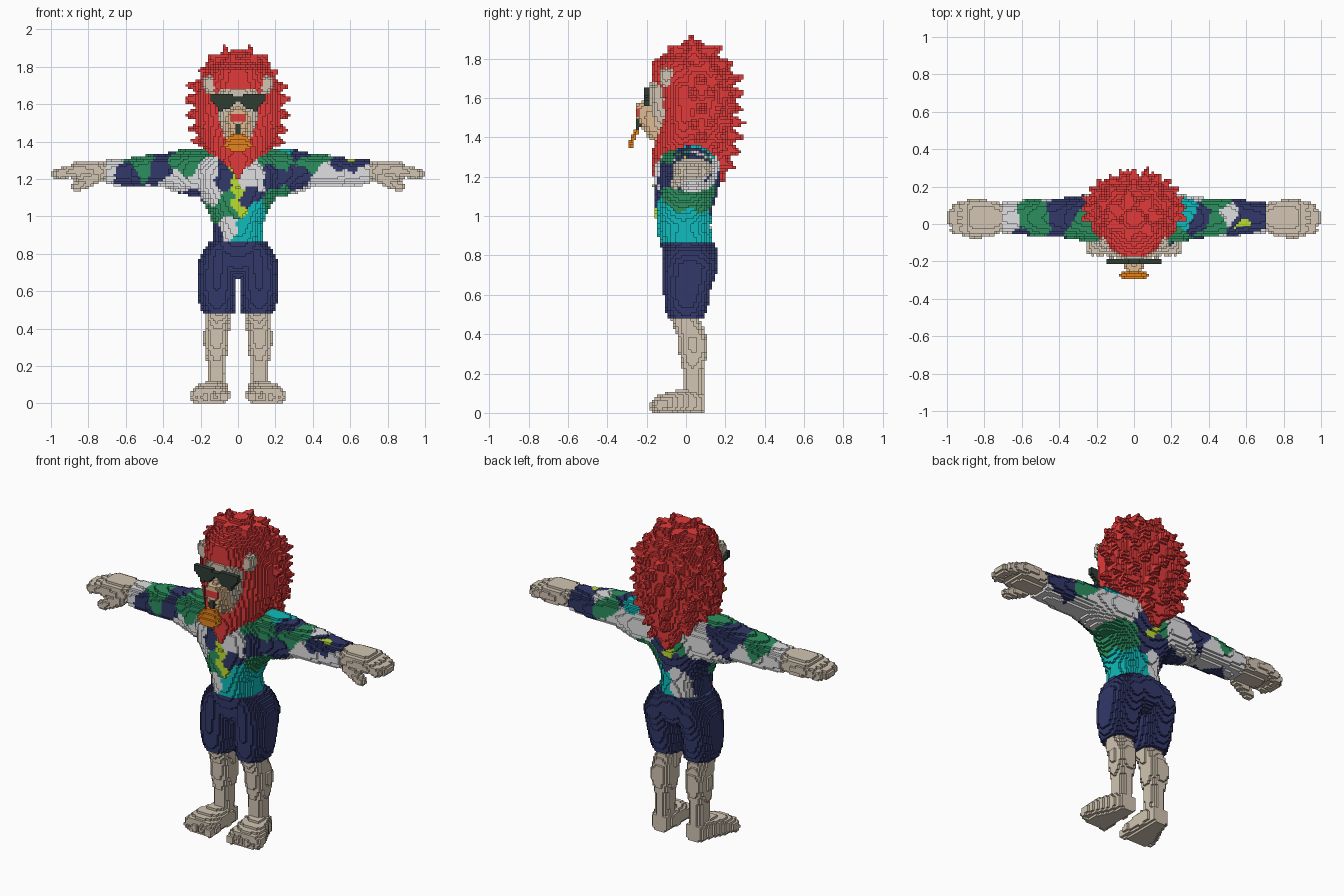
import bpy, math, random
from math import floor, ceil, sin
from mathutils import Vector

random.seed(4)
if "Cube" in bpy.data.objects:
    bpy.data.objects.remove(bpy.data.objects["Cube"], do_unlink=True)

CELL = 2 / 150          # edge of one building block
cells = {}              # block -> (part name, colour name); the first part to claim a block keeps it

PALETTE = {
    "skin": "d2c5b2", "muzzle_tan": "dfbb92", "mane_red": "e23a3a", "navy": "32386a",
    "teal": "10bcbc", "green": "2c9060", "white": "e0e0e2", "lime": "bede30",
    "orange": "e8841c", "dark_lens": "2f3c34",
}


def make_material(name, code):
    def linear(c):
        return c / 12.92 if c < 0.04 else ((c + 0.055) / 1.055) ** 2.4
    rgba = [linear(int(code[i:i + 2], 16) / 255) for i in (0, 2, 4)] + [1]
    mat = bpy.data.materials.new(name)
    mat.use_nodes = True
    mat.diffuse_color = rgba
    shader = mat.node_tree.nodes["Principled BSDF"]
    shader.inputs["Base Color"].default_value = rgba
    shader.inputs["Roughness"].default_value = 0.8
    return mat


MATERIALS = {name: make_material(name, code) for name, code in PALETTE.items()}


def fill(part, colour, low, high, inside):
    """Claim every free block whose centre passes the inside test."""
    spans = [range(floor(a / CELL), ceil(b / CELL) + 1) for a, b in zip(low, high)]
    for i in spans[0]:
        for j in spans[1]:
            for k in spans[2]:
                if k < 0 or (i, j, k) in cells:
                    continue
                p = Vector((i + 0.5, j + 0.5, k + 0.5)) * CELL
                if inside(p):
                    cells[i, j, k] = (part, colour(p) if callable(colour) else colour)


def section(stations, t):
    """Interpolated centre and radii of a loft at t."""
    for a, b in zip(stations, stations[1:]):
        if a[0] <= t <= b[0]:
            f = (t - a[0]) / (b[0] - a[0])
            return [m + (n - m) * f for m, n in zip(a[1:], b[1:])]
    return None


def loft(part, colour, axis, stations, side=1, power=2.2):
    """Stations are (position, centre u, centre v, radius u, radius v) along an axis."""
    u, v = [n for n in range(3) if n != axis]
    low, high = [0] * 3, [0] * 3
    low[axis], high[axis] = stations[0][0], stations[-1][0]
    for n, c, r in ((u, 1, 3), (v, 2, 4)):
        low[n] = min(s[c] - s[r] for s in stations)
        high[n] = max(s[c] + s[r] for s in stations)
    if side < 0:
        low[0], high[0] = -high[0], -low[0]

    def inside(p):
        q = (p.x * side, p.y, p.z)
        s = section(stations, q[axis])
        return s and (abs((q[u] - s[0]) / s[2]) ** power + abs((q[v] - s[1]) / s[3]) ** power) <= 1
    fill(part, colour, low, high, inside)


def taper(part, colour, start, end, r0, r1, side=1):
    """Rounded cone between two points."""
    a, b = Vector(start), Vector(end)
    a.x, b.x = a.x * side, b.x * side
    d, r = b - a, max(r0, r1)

    def inside(p):
        f = min(1, max(0, (p - a).dot(d) / d.length_squared))
        return (p - a - d * f).length <= r0 + (r1 - r0) * f
    fill(part, colour, [min(m, n) - r for m, n in zip(a, b)], [max(m, n) + r for m, n in zip(a, b)], inside)


# Shirt patches: patch centres in hundredths, nearest one wins
TORSO_PATCHES = {
    "white": [(-20, -13, 121), (-15, -13, 112), (-6, -14, 95), (9, -15, 122), (14, 17, 126), (-14, 17, 121),
              (-5, 13, 97), (3, -17, 120)],
    "navy": [(-5, -16, 118), (4, -16, 111), (-13, -5, 91), (-6, 17, 109), (5, 18, 118),
             (-24, 3, 111), (19, -11, 123), (-12, 7, 100), (3, 17, 108)],
    "green": [(-5, -15, 109), (-14, -8, 101), (20, -5, 108), (14, 13, 107), (-6, 17, 120), (17, -8, 132),
              (-5, -15, 103)],
    "teal": [(12, -14, 100), (4, -14, 92), (13, 0, 95), (8, 13, 95)],
    "lime": [(-1, -17, 106), (0, -17, 113), (-1, -17, 119), (0, 18, 113)],
}
SLEEVE_PATCHES = {
    "white": [(46, -7, 121), (56, -6, 119), (53, 5, 133), (64, 3, 116), (36, 5, 112), (48, 8, 116),
              (-66, 3, 124), (-36, -7, 117), (-44, 11, 118), (-27, 12, 118), (66, -6, 121),
              (28, 12, 118), (38, 14, 119)],
    "navy": [(34, 0, 133), (33, -9, 122), (61, 5, 130), (67, 3, 129), (-39, 5, 133), (-43, -7, 124),
             (-58, -4, 121), (59, 12, 123), (58, -4, 129), (-34, 14, 124), (56, 3, 131)],
    "green": [(23, -8, 130), (22, 9, 110), (42, -2, 132), (46, 13, 126), (-29, -3, 134), (-28, -9, 129),
              (-54, 4, 131), (-50, -7, 126), (38, -9, 129)],
    "teal": [(27, 5, 137)],
    "lime": [(58, 0, 132)],
}
SEEDS = [(Vector(c) / 100, name) for patches in (TORSO_PATCHES, SLEEVE_PATCHES)
         for name, spots in patches.items() for c in spots]


def shirt_colour(p):
    wobble = Vector((sin(p.z * 60), sin(p.x * 50), sin(p.x * 55 + p.y * 40))) * .01
    return min(SEEDS, key=lambda s: (s[0] - p - wobble).length_squared)[1]


def muzzle_colour(p):
    nose = p.y < -.225 and abs(p.x) < .034 and abs(p.z - 1.527) < .022
    return "mane_red" if nose else "muzzle_tan"


# Sunglasses and pipe
for side in (1, -1):
    loft("sunglasses", "dark_lens", 0,
         [(0, -.2, 1.63, .013, .014), (.02, -.2, 1.625, .013, .02), (.045, -.2, 1.61, .013, .042),
          (.1, -.2, 1.61, .013, .044), (.145, -.2, 1.64, .013, .016)], side, 8)
taper("pipe_stem", "dark_lens", (0, -.235, 1.49), (0, -.25, 1.44), .013, .013)
loft("pipe_bowl", "orange", 2,
     [(1.35, 0, -.285, .04, .013), (1.37, 0, -.28, .08, .015), (1.4, 0, -.265, .068, .015),
      (1.435, 0, -.25, .035, .015)])

# Head
loft("muzzle", muzzle_colour, 1,
     [(-.255, 0, 1.535, .032, .035), (-.235, 0, 1.52, .052, .06), (-.18, 0, 1.485, .068, .1),
      (-.1, 0, 1.48, .08, .1)])
loft("face", "skin", 2,
     [(1.38, 0, -.12, .05, .05), (1.43, 0, -.12, .075, .06), (1.5, 0, -.11, .1, .075),
      (1.6, 0, -.115, .115, .08), (1.65, 0, -.11, .115, .08), (1.685, 0, -.11, .085, .075)])
for side in (1, -1):
    taper("ears", "skin", (.145, -.1, 1.685), (.155, -.1, 1.72), .034, .034, side)

# Shirt: torso with sleeves down to the wrists
ARM = [(.15, .03, 1.23, .13, .13), (.25, .03, 1.235, .13, .125), (.32, .033, 1.24, .11, .115),
       (.4, .033, 1.245, .105, .088), (.5, .033, 1.243, .105, .083), (.6, .035, 1.235, .092, .073),
       (.705, .033, 1.235, .082, .066)]
loft("shirt_torso", shirt_colour, 2,
     [(.87, 0, 0, .135, .137), (.95, 0, -.012, .128, .138), (1.05, 0, -.01, .17, .15), (1.15, 0, 0, .24, .167),
      (1.25, 0, .01, .265, .17), (1.32, 0, .02, .24, .15), (1.37, 0, .03, .12, .08)])

for side, word in ((1, "left"), (-1, "right")):
    loft(word + "_sleeve", shirt_colour, 0, ARM, side)

    # Hand, fingers and thumb
    hand = word + "_hand"
    loft(hand, "skin", 0,
         [(.69, .033, 1.24, .065, .047), (.75, .033, 1.24, .092, .052), (.86, .033, 1.242, .098, .052),
          (.9, .033, 1.24, .092, .042)], side, 2.6)
    for y, tip in ((.1, .95), (.057, .973), (.012, .973), (-.034, .955)):
        taper(hand, "skin", (.86, y, 1.25), (tip, y * .85, 1.226), .032, .027, side)
    taper(hand, "skin", (.76, -.03, 1.21), (.865, -.055, 1.157), .036, .025, side)

    # Shorts leg
    loft("shorts", "navy", 2,
         [(.48, .105, 0, .085, .093), (.54, .112, .002, .098, .11), (.62, .114, .005, .105, .12),
          (.75, .111, .025, .104, .142), (.82, .1, .015, .088, .13), (.86, .075, .01, .075, .12)], side)

    # Lower leg, foot and toes
    loft(word + "_leg", "skin", 2,
         [(.04, .115, .035, .048, .055), (.12, .115, .035, .045, .055), (.22, .115, .035, .05, .055),
          (.32, .115, .037, .067, .076), (.37, .115, .037, .067, .076), (.42, .11, .02, .066, .075),
          (.49, .102, -.01, .067, .072)], side)
    foot = word + "_foot"
    loft(foot, "skin", 1,
         [(-.16, .152, .04, .09, .04), (-.08, .147, .055, .093, .055), (0, .125, .06, .075, .06),
          (.09, .115, .05, .05, .05)], side, 3)
    for n in range(4):
        x = .077 + n * .049
        taper(foot, "skin", (x, -.12, .045), (x, -.162 + n * .008, .034), .036, .029, side)

loft("shorts", "navy", 2,
     [(.67, 0, .02, .05, .08), (.72, 0, .025, .15, .125), (.79, 0, .025, .19, .14), (.83, 0, .015, .178, .14),
      (.87, 0, 0, .148, .137)])

# Mane: full hair behind, a narrower wedge in front, and pointed tufts
MANE = [(1.17, 0, .12, .03, .08), (1.25, 0, .07, .1, .14), (1.33, 0, .07, .16, .16), (1.45, 0, .08, .215, .155),
        (1.6, 0, .08, .235, .16), (1.72, 0, .07, .215, .16), (1.8, 0, .05, .165, .13), (1.85, 0, .03, .1, .08),
        (1.89, 0, .03, .04, .04)]
FRINGE = [(1.2, 0, -.06, .06, .11), (1.3, 0, -.04, .14, .14), (1.38, 0, -.02, .19, .14), (1.5, 0, 0, .23, .13),
          (1.65, 0, 0, .23, .15), (1.69, 0, -.02, .2, .16), (1.78, 0, -.02, .165, .155), (1.83, 0, 0, .12, .1),
          (1.875, 0, .02, .05, .05)]
loft("mane", "mane_red", 2, MANE)
loft("mane", "mane_red", 2, FRINGE, power=1.8)
for row in range(9):
    z = 1.27 + row * .07
    cx, cy, rx, ry = section(MANE, z)
    count = max(5, int(rx * 56))
    for n in range(count):
        a = math.tau * (n + row % 2 / 2) / count
        out = Vector((math.cos(a), sin(a), 0))
        if out.y < -.4 and z < 1.8:
            continue
        root = Vector((out.x * rx * .88, cy + out.y * ry * .88, z))
        rise = max(-.2, (z - 1.6) * 2.5) + random.uniform(-.15, .15)
        reach = random.uniform(.07, .09) * (1 if z < 1.75 else .75)
        tip = root + (out + Vector((0, .1, rise))).normalized() * reach
        taper("mane", "mane_red", root, tip, .048, .006)
for x, y, z in ((-.07, .02, 1.915), (.065, .03, 1.915), (0, .07, 1.9), (-.15, .04, 1.865), (.15, .04, 1.865)):
    taper("mane", "mane_red", (x * .85, y, 1.81), (x, y, z), .055, .006)

# Turn the claimed blocks into one outer skin of square faces per part
parts = {}
for cell, (part, colour) in cells.items():
    verts, faces, colours = parts.setdefault(part, ({}, [], []))
    for axis in range(3):
        u, v = (axis + 1) % 3, (axis + 2) % 3
        for step in (0, 1):
            near = list(cell)
            near[axis] += 2 * step - 1
            if tuple(near) in cells:
                continue
            quad = []
            for du, dv in ((0, 0), (1, 0), (1, 1), (0, 1)):
                corner = list(cell)
                corner[axis] += step
                corner[u] += du
                corner[v] += dv
                quad.append(verts.setdefault(tuple(corner), len(verts)))
            faces.append(quad if step else quad[::-1])
            colours.append(colour)

for part, (verts, faces, colours) in parts.items():
    mesh = bpy.data.meshes.new(part)
    mesh.from_pydata([[c * CELL for c in p] for p in verts], [], faces)
    used = sorted(set(colours))
    for name in used:
        mesh.materials.append(MATERIALS[name])
    for face, name in zip(mesh.polygons, colours):
        face.material_index = used.index(name)
    bpy.context.collection.objects.link(bpy.data.objects.new(part, mesh))
